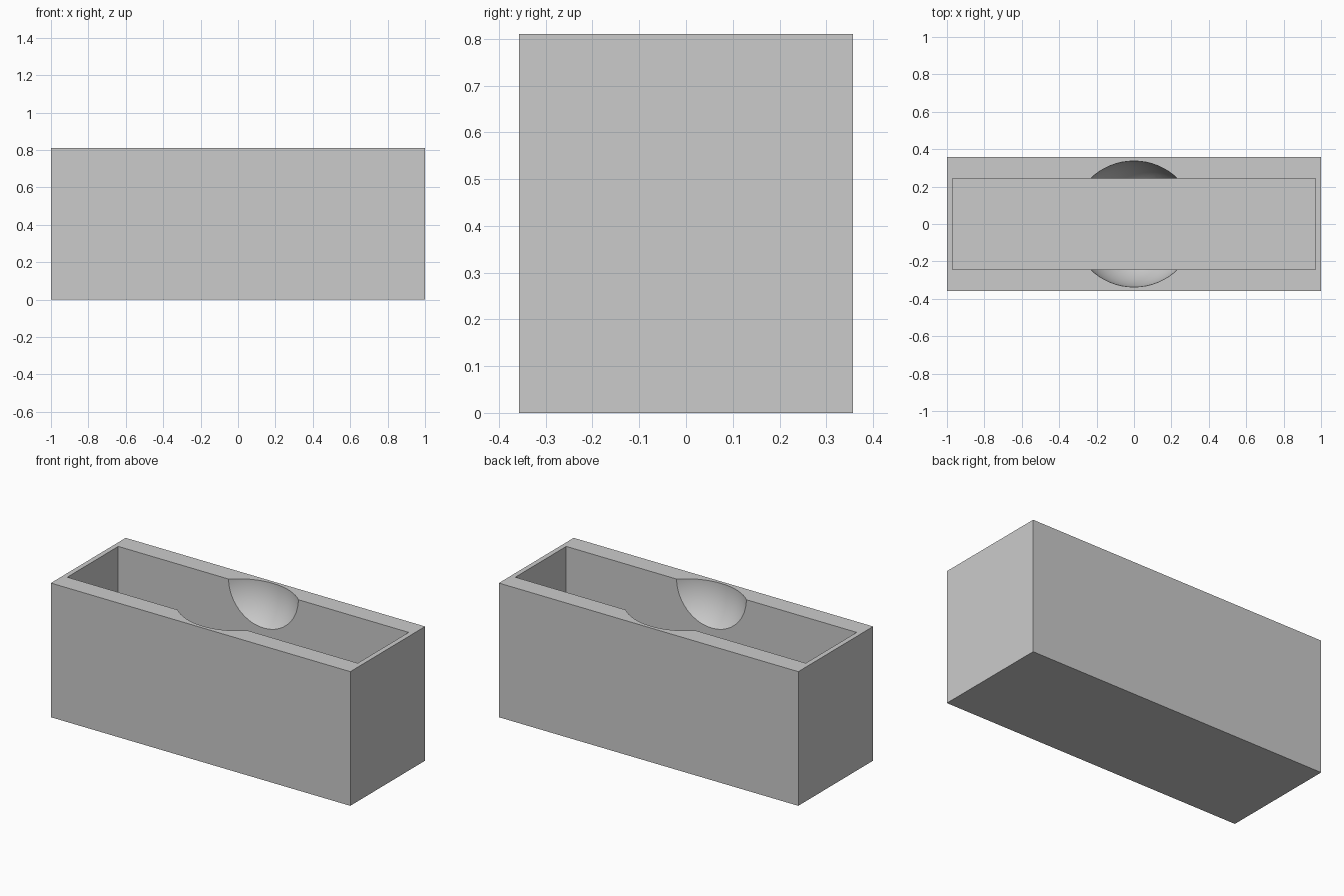
import bpy
import math

cube = bpy.data.objects.get("Cube")
if cube:
    bpy.data.objects.remove(cube, do_unlink=True)

LENGTH, DEPTH, HEIGHT = 2.0, 0.714, 0.81
END_WALL, SIDE_WALL, FLOOR = 0.03, 0.114, 0.03
SCOOP_RADIUS = 0.337

grey = bpy.data.materials.new("plain grey")
grey.use_nodes = True
colour = (0.6, 0.6, 0.6, 1)
grey.diffuse_color = colour
grey.node_tree.nodes["Principled BSDF"].inputs["Base Color"].default_value = colour


def block(name, size, bottom):
    """Box centred in plan, standing at the given height."""
    bpy.ops.mesh.primitive_cube_add(size=1, location=(0, 0, bottom + size[2] / 2))
    obj = bpy.context.object
    obj.name = name
    obj.scale = size
    bpy.ops.object.transform_apply(location=True, rotation=False, scale=True)
    obj.data.materials.append(grey)
    return obj


def cut(target, cutter):
    """Subtract the cutter from the target, then discard it."""
    cutter.hide_render = True
    mod = target.modifiers.new("cut", 'BOOLEAN')
    mod.operation = 'DIFFERENCE'
    mod.solver = 'EXACT'
    mod.object = cutter
    bpy.context.view_layer.objects.active = target
    bpy.ops.object.modifier_apply(modifier=mod.name)
    bpy.data.objects.remove(cutter, do_unlink=True)


# Outer box
box = block("open_box", (LENGTH, DEPTH, HEIGHT), 0)

# Rectangular cavity, open at the top
cavity = block("cavity_cutter",
               (LENGTH - 2 * END_WALL, DEPTH - 2 * SIDE_WALL, HEIGHT), FLOOR)
cut(box, cavity)

# Round finger scoops in both long walls, from one sphere at rim height
bpy.ops.mesh.primitive_uv_sphere_add(segments=64, ring_count=33,
                                     radius=SCOOP_RADIUS, location=(0, 0, HEIGHT))
scoop = bpy.context.object
scoop.name = "scoop_cutter"
scoop.data.materials.append(grey)
cut(box, scoop)

# Smooth scoops, crisp box edges
bpy.ops.object.select_all(action='DESELECT')
box.select_set(True)
bpy.context.view_layer.objects.active = box
bpy.ops.object.shade_smooth_by_angle(angle=math.radians(30))
